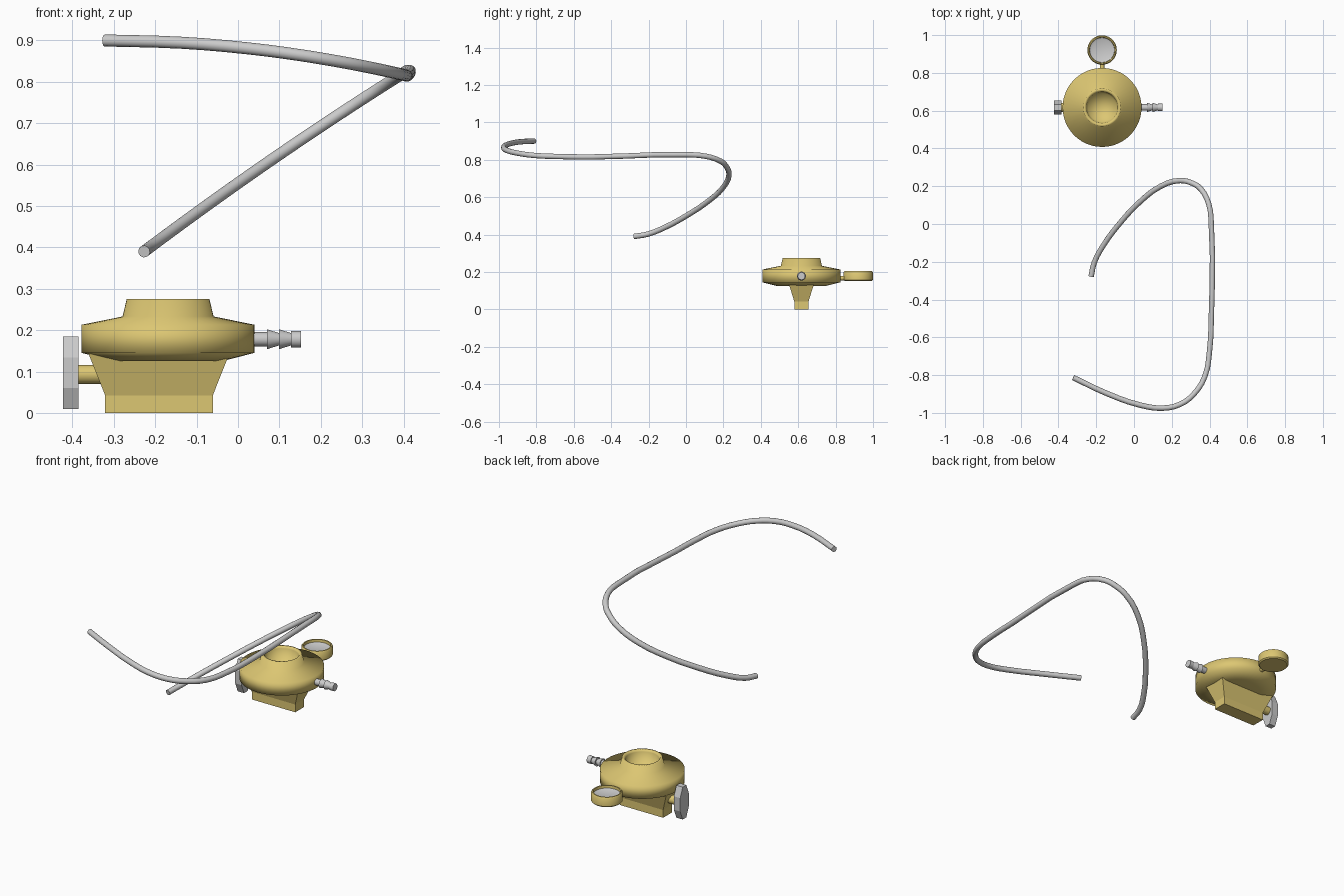
import bpy, math
from mathutils import Vector, Matrix

if "Cube" in bpy.data.objects:
    bpy.data.objects.remove(bpy.data.objects["Cube"])

CX, CY = -0.169, 0.617

brass = bpy.data.materials.new("brass")
brass.diffuse_color = (0.72, 0.57, 0.17, 1)
brass.use_nodes = True
brass.node_tree.nodes["Principled BSDF"].inputs["Base Color"].default_value = brass.diffuse_color


def make(name, verts, faces, mat=None, smooth=None):
    me = bpy.data.meshes.new(name)
    me.from_pydata(verts, [], faces)
    ob = bpy.data.objects.new(name, me)
    bpy.context.collection.objects.link(ob)
    if mat:
        me.materials.append(mat)
    if smooth:
        bpy.ops.object.select_all(action='DESELECT')
        ob.select_set(True)
        bpy.context.view_layer.objects.active = ob
        bpy.ops.object.shade_smooth_by_angle(angle=math.radians(smooth))
    return ob


def lathe(name, profile, origin, axis='Z', n=32, mat=None, smooth=40):
    """Revolve (radius, height) pairs about an axis; radius 0 makes a pole."""
    rot = Vector((0, 0, 1)).rotation_difference(
        Vector({'X': (1, 0, 0), 'Y': (0, 1, 0), 'Z': (0, 0, 1)}[axis])).to_matrix()
    verts, rings, faces = [], [], []
    for r, h in profile:
        k = 1 if r == 0 else n
        rings.append([len(verts) + i for i in range(k)])
        for i in range(k):
            a = 2 * math.pi * i / n
            verts.append(rot @ Vector((r * math.cos(a), r * math.sin(a), h)) + Vector(origin))
    for A, B in zip(rings, rings[1:]):
        for i in range(n):
            j = (i + 1) % n
            if len(A) == 1:
                faces.append((A[0], B[j], B[i]))
            elif len(B) == 1:
                faces.append((A[i], A[j], B[0]))
            else:
                faces.append((A[i], A[j], B[j], B[i]))
    return make(name, verts, faces, mat, smooth)


# Regulator body with hollow neck
lathe("regulator_body",
      [(0, .125), (.13, .125), (.209, .145), (.209, .213), (.11, .233), (.1, .275),
       (.088, .275), (.083, .265), (.075, .215), (0, .205)],
      (CX, CY, 0), n=48, mat=brass, smooth=85)

# Foot: straight block flaring up into the body
verts = [(-.191 + sx * hx, CY + sy * hy, z)
         for hx, hy, z in [(.13, .038, 0), (.13, .038, .042), (.171, .07, .145)]
         for sx, sy in [(-1, -1), (1, -1), (1, 1), (-1, 1)]]
faces = [(3, 2, 1, 0), (8, 9, 10, 11)]
for b in (0, 4):
    faces += [(b + i, b + (i + 1) % 4, b + 4 + (i + 1) % 4, b + 4 + i) for i in range(4)]
make("regulator_foot", verts, faces, brass)

# Octagonal flattened knob and its stem
R = .088 / math.cos(math.pi / 8)
verts = [(x, CY + .037 / .088 * R * math.cos(a), .097 + R * math.sin(a))
         for x in (-.423, -.385)
         for a in [math.pi / 8 + i * math.pi / 4 for i in range(8)]]
faces = [tuple(range(7, -1, -1)), tuple(range(8, 16))]
faces += [(i, (i + 1) % 8, 8 + (i + 1) % 8, 8 + i) for i in range(8)]
make("valve_knob", verts, faces)
lathe("knob_stem", [(0, -.39), (.023, -.39), (.023, -.28), (0, -.28)],
      (0, CY, .093), 'X', 24, brass)

# Barbed hose nozzle
lathe("hose_nozzle",
      [(0, .02), (.017, .02), (.017, .07), (.024, .07), (.015, .099), (.024, .099),
       (.015, .128), (.02, .128), (.02, .152), (0, .152)],
      (0, CY, .178), 'X', 24)

# Pressure gauge: cup, face and connecting pipe
GY = .921
lathe("gauge_case",
      [(0, .152), (.072, .152), (.078, .158), (.078, .2), (.073, .206), (.067, .206),
       (.065, .185), (0, .185)], (CX, GY, 0), n=32, mat=brass)
lathe("gauge_face", [(.0655, .192), (.055, .187), (0, .186)], (CX, GY, 0), n=32, smooth=60)
lathe("gauge_pipe", [(0, .79), (.012, .79), (.012, .86), (0, .86)],
      (CX, 0, .167), 'Y', 16, brass)

# Loose hose: plan path, heights follow from x
lower_run = [(-.322, -.813), (-.137, -.9), (.03, -.958), (.148, -.975), (.243, -.955),
             (.317, -.9), (.375, -.807), (.4, -.67), (.409, -.5)]
upper_run = [(.409, 0), (.396, .105), (.354, .185), (.311, .215), (.243, .23), (.142, .2),
             (.03, .116), (-.074, .005), (-.164, -.116), (-.211, -.206), (-.227, -.278)]
pts = [(x, y, .9 - .085 * ((x + .322) / .731) ** 2) for x, y in lower_run]
for x, y in upper_run:
    t = (x + .227) / .636
    pts.append((x, y, .39 + .437 * t + .04 * t * (1 - t)))
cu = bpy.data.curves.new("hose", 'CURVE')
cu.dimensions = '3D'
cu.bevel_depth = .0145
cu.bevel_resolution = 4
cu.resolution_u = 3
cu.use_fill_caps = True
sp = cu.splines.new('BEZIER')
sp.bezier_points.add(len(pts) - 1)
for bp, p in zip(sp.bezier_points, pts):
    bp.co = p
    bp.handle_left_type = bp.handle_right_type = 'AUTO'
bpy.context.collection.objects.link(bpy.data.objects.new("hose", cu))
